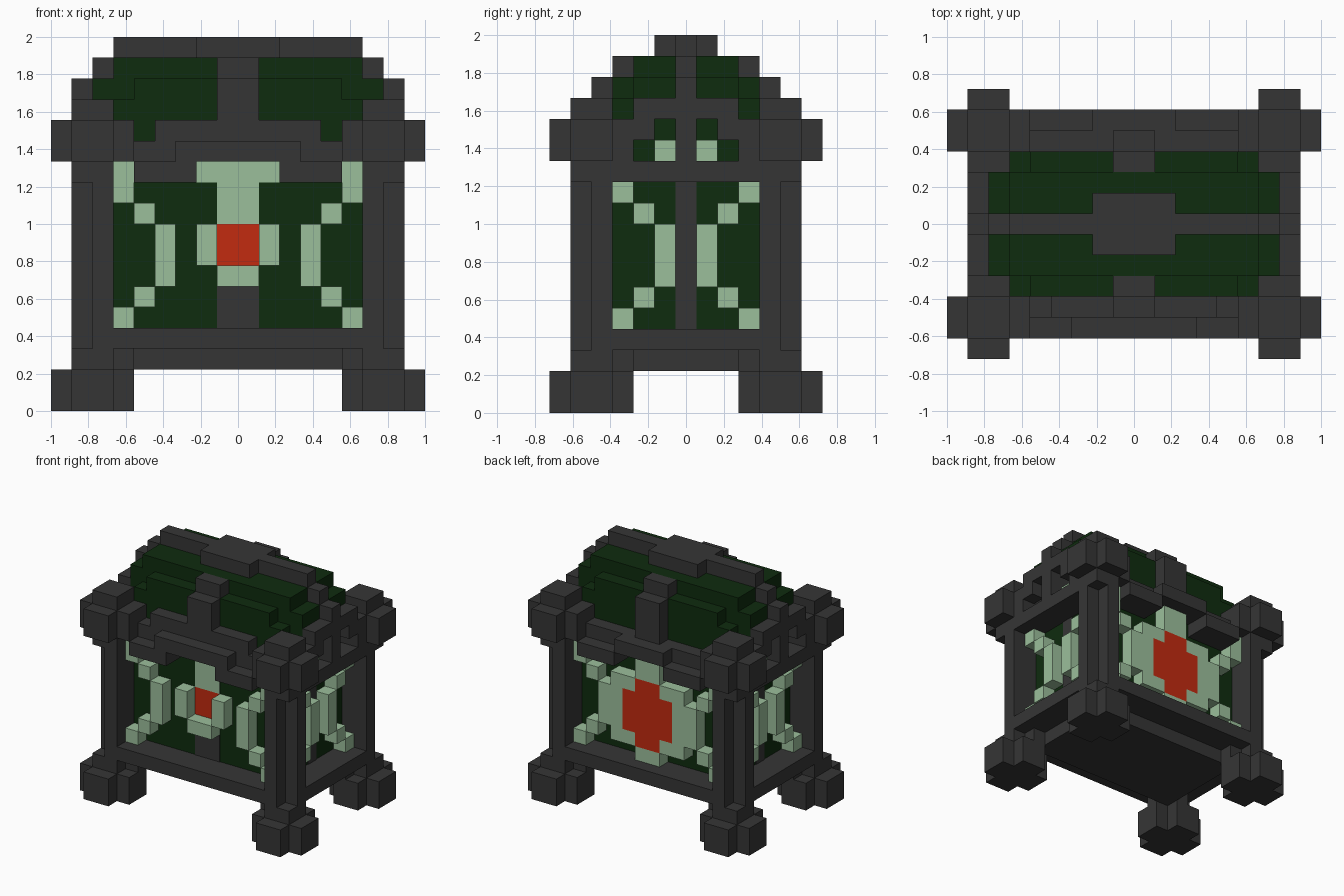
import bpy
import bmesh

if "Cube" in bpy.data.objects:
    bpy.data.objects.remove(bpy.data.objects["Cube"])

U = 1 / 9      # size of one block
P = 0.05       # thickness of painted plates, in blocks


def material(name, rgb):
    m = bpy.data.materials.new(name)
    m.use_nodes = True
    m.diffuse_color = (*rgb, 1)
    m.node_tree.nodes["Principled BSDF"].inputs["Base Color"].default_value = (*rgb, 1)
    return m


GREY = material("dark grey", (0.036, 0.036, 0.036))
GREEN = material("dark green", (0.0045, 0.025, 0.0045))
PALE = material("pale green", (0.33, 0.52, 0.33))
RED = material("red", (0.54, 0.024, 0.005))


def blocks(name, mat, boxes, mirror="xy"):
    """Boxes (x0, x1, y0, y1, z0, z1) in block units, mirrored across the given axes."""
    out = set(boxes)
    if "x" in mirror:
        out |= {(-b[1], -b[0], *b[2:]) for b in out}
    if "y" in mirror:
        out |= {(*b[:2], -b[3], -b[2], *b[4:]) for b in out}
    bm = bmesh.new()
    for x0, x1, y0, y1, z0, z1 in sorted(out):
        vs = bmesh.ops.create_cube(bm, size=1)["verts"]
        for v in vs:
            v.co.x = U * (x1 if v.co.x > 0 else x0)
            v.co.y = U * (y1 if v.co.y > 0 else y0)
            v.co.z = U * (z1 if v.co.z > 0 else z0)
    me = bpy.data.meshes.new(name)
    bm.to_mesh(me)
    bm.free()
    me.materials.append(mat)
    ob = bpy.data.objects.new(name, me)
    bpy.context.collection.objects.link(ob)


# Feet, posts and corner knobs
blocks("feet", GREY, [(6, 8, 2.5, 6.5, 0, 2), (5, 9, 3.5, 5.5, 0, 2)])
blocks("foot_caps", GREY, [(6, 8, 3.5, 5.5, 2, 3), (5, 6, 3.5, 4.5, 2, 3),
                           (6, 7, 2.5, 3.5, 2, 3)])
blocks("corner_posts", GREY, [(6, 7, 3.5, 5.5, 3, 11), (7, 8, 3.5, 4.5, 3, 11),
                              (6, 8, 3.5, 5.5, 11, 12)])
blocks("corner_knobs", GREY, [(6, 8, 2.5, 6.5, 12, 14), (5, 9, 3.5, 5.5, 12, 14),
                              (6, 8, 3.5, 5.5, 14, 15)])

# Base
blocks("base_slab", GREY, [(-6, 6, -3.5, 3.5, 2, 3)])
blocks("base_rails", GREY, [(-6, 6, 3.5, 5.5, 3, 4), (6, 8, -3.5, 3.5, 3, 4)])

# Body and stepped lid
blocks("body", GREEN, [(-6, 6, -3.5, 3.5, 3, 14)])
blocks("lid", GREEN, [(-6, 6, -3.5, 3.5, 14, 15), (-5, 5, -3.5, 3.5, 15, 16),
                      (-6, 6, -2.5, 2.5, 15, 17), (-7, 7, -2.5, 2.5, 14, 16)])

# Lid straps and crown
blocks("lid_strap", GREY, [(-1, 1, -4.5, 4.5, 13, 16), (-1, 1, -3.5, 3.5, 16, 17)])
blocks("lid_ridge", GREY, [(-8, 8, -.5, .5, 14, 16), (-7, 7, -.5, .5, 16, 17),
                           (-6, 6, -.5, .5, 17, 18)])
blocks("lid_crown", GREY, [(-2, 2, -1.5, 1.5, 17, 18)])

# Stepped arches below the lid
blocks("front_arch", GREY, [(2, 5, -5.5, -3.5, 11, 12), (-3, 3, -5.5, -3.5, 12, 13),
                            (3, 5, -4.5, -3.5, 12, 13), (-4, 4, -4.5, -3.5, 13, 14)], "x")
blocks("back_arch", GREY, [(2, 5, 3.5, 5.5, 11, 12), (-2, 2, 3.5, 5.5, 12, 13),
                           (2, 5, 3.5, 4.5, 12, 13)], "x")
blocks("side_arches", GREY, [(6, 8, -3.5, 3.5, 11, 12), (6, 8, 2.5, 3.5, 12, 14),
                             (7, 8, 1.5, 2.5, 13, 15), (7, 8, -1.5, 1.5, 14, 15),
                             (6, 8, -.5, .5, 12, 14)])

# Stepped ornaments: (outward column, bottom, top)
ARM = [(2, 4, 5), (1, 5, 6), (0, 6, 9), (1, 9, 10)]
blocks("front_and_back_arms", PALE,
       [(3 + c, 4 + c, 3.5, 4.5, a, b) for c, a, b in ARM + [(2, 10, 12)]])
blocks("side_arms", PALE,
       [(6, 7, .5 + c, 1.5 + c, a, b) for c, a, b in ARM + [(2, 10, 11)]])
blocks("side_upper_studs", PALE, [(6, 7, .5, 1.5, 12, 13)])
blocks("side_centre_strips", GREY, [(6, 6 + P, -.5, .5, 4, 11)])

# Front clasp
F = -3.5
blocks("clasp_mount", PALE, [(1, 2, F - 1, F, 7, 9), (-1, 1, F - 1, F, 6, 7)], "x")
blocks("clasp_stem", PALE, [(-1, 1, F - P, F, 9, 11), (-2, 2, F - P, F, 11, 12)], "")
blocks("clasp_gem", RED, [(-1, 1, F - P, F, 7, 9)], "")
blocks("clasp_strip", GREY, [(-1, 1, F - P, F, 4, 6)], "")

# Back medallion
blocks("medallion_ring", PALE, [(2, 3, 3.5, 4.5, 5, 10), (1, 2, 3.5, 4.5, 5, 6),
                                (1, 2, 3.5, 4.5, 9, 10), (-1, 1, 3.5, 4.5, 4, 5),
                                (-1, 1, 3.5, 4.5, 10, 12)], "x")
blocks("medallion_gem", RED, [(-1, 1, 3.5, 4.5, 5, 10), (1, 2, 3.5, 4.5, 6, 9)], "x")
